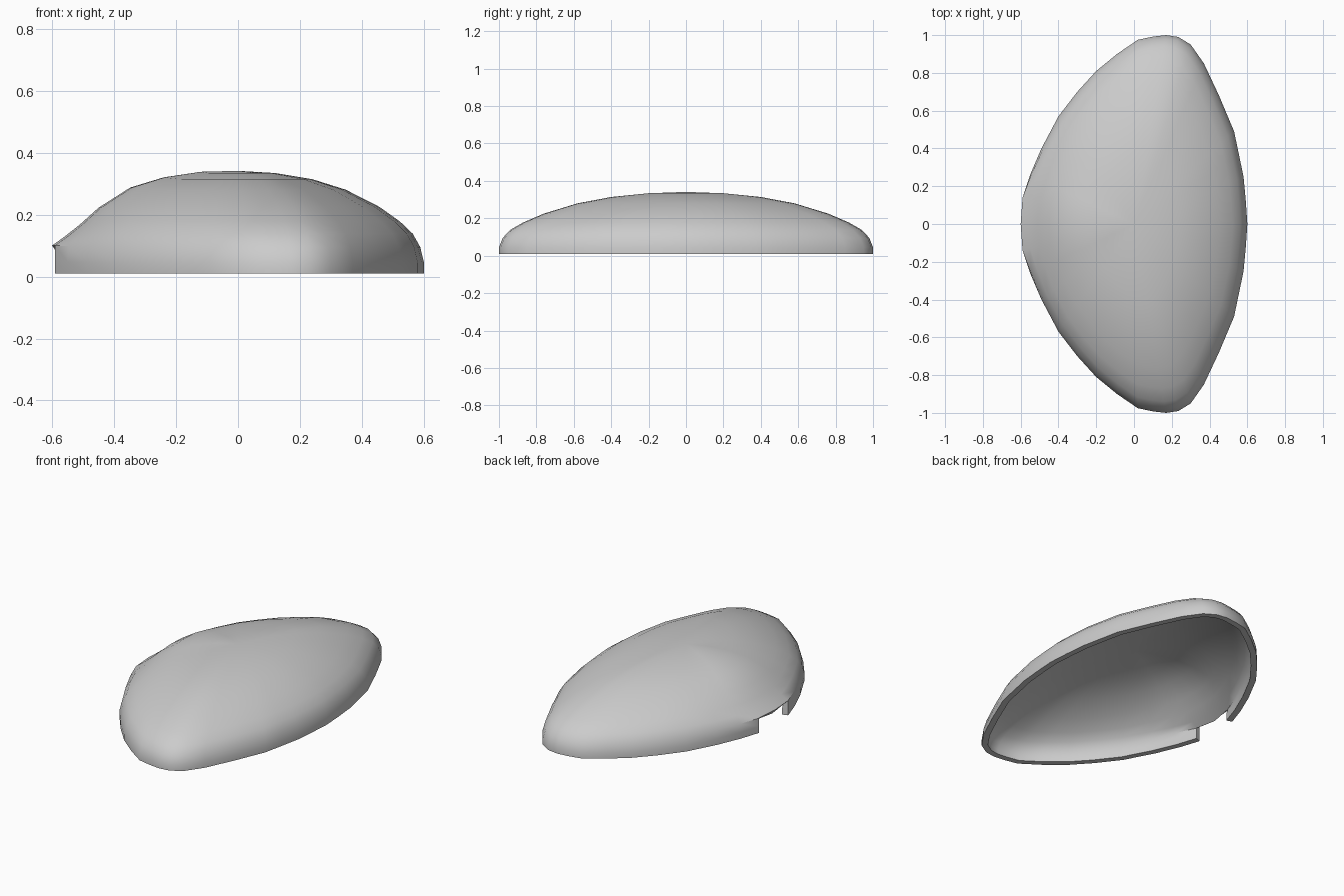
import bpy, bmesh

if "Cube" in bpy.data.objects:
    bpy.data.objects.remove(bpy.data.objects["Cube"])

# Half outline of the shell seen from above, from +x round to -x
half = [(0.60, 0), (0.592, 0.12), (0.58, 0.25), (0.555, 0.37), (0.53, 0.49), (0.45, 0.68),
        (0.37, 0.85), (0.30, 0.95), (0.235, 0.99), (0.17, 1.0), (0.10, 0.992),
        (0.02, 0.975), (-0.09, 0.90), (-0.20, 0.81), (-0.30, 0.70), (-0.40, 0.57),
        (-0.49, 0.40), (-0.55, 0.26), (-0.59, 0.14), (-0.60, 0)]
outline = half + [(x, -y) for x, y in reversed(half[1:-1])]

# Dome profile: (radius factor, height), plus a scooped version above the notch
dome = [(0.2, 0.334), (0.4, 0.314), (0.58, 0.28), (0.76, 0.225), (0.87, 0.178),
        (0.94, 0.138), (0.98, 0.095), (1.0, 0.045), (1.0, 0.01)]
scoop = [(0.2, 0.338), (0.4, 0.32), (0.58, 0.287), (0.75, 0.222), (0.85, 0.168),
         (0.93, 0.13), (1.0, 0.10), (1.0, 0.05), (1.0, 0.01)]


def scoop_weight(x, y):
    if x > 0:
        return 0.0
    return max(0.0, min(1.0, (0.45 - abs(y)) / 0.31))


# Domed shell surface
bm = bmesh.new()
rings = []
for (r0, z0), (r1, z1) in zip(dome, scoop):
    ring = []
    for x, y in outline:
        w = scoop_weight(x, y)
        r = r0 + (r1 - r0) * w
        ring.append(bm.verts.new((x * r, y * r, z0 + (z1 - z0) * w)))
    rings.append(ring)
top = bm.verts.new((0, 0, 0.341))
n = len(outline)
for i in range(n):
    j = (i + 1) % n
    bm.faces.new((top, rings[0][i], rings[0][j]))
    # Notch: leave out the rim wall at the -x side
    notch = outline[i][0] < -0.58 and outline[j][0] < -0.58
    for k in range(len(rings) - (3 if notch else 1)):
        bm.faces.new((rings[k][i], rings[k + 1][i], rings[k + 1][j], rings[k][j]))
bmesh.ops.delete(bm, geom=[v for v in bm.verts if not v.link_faces], context='VERTS')
bmesh.ops.recalc_face_normals(bm, faces=bm.faces)
if top.normal.z < 0 or sum(f.normal.z for f in bm.faces) < 0:
    bmesh.ops.reverse_faces(bm, faces=bm.faces)

mesh = bpy.data.meshes.new("shell_cover")
bm.to_mesh(mesh)
bm.free()
shell = bpy.data.objects.new("shell_cover", mesh)
bpy.context.collection.objects.link(shell)

# Wall thickness, grown inward
solid = shell.modifiers.new("thickness", 'SOLIDIFY')
solid.thickness = 0.035
solid.offset = -1

bpy.context.view_layer.objects.active = shell
shell.select_set(True)
bpy.ops.object.modifier_apply(modifier="thickness")
bpy.ops.object.shade_smooth_by_angle(angle=0.8)
